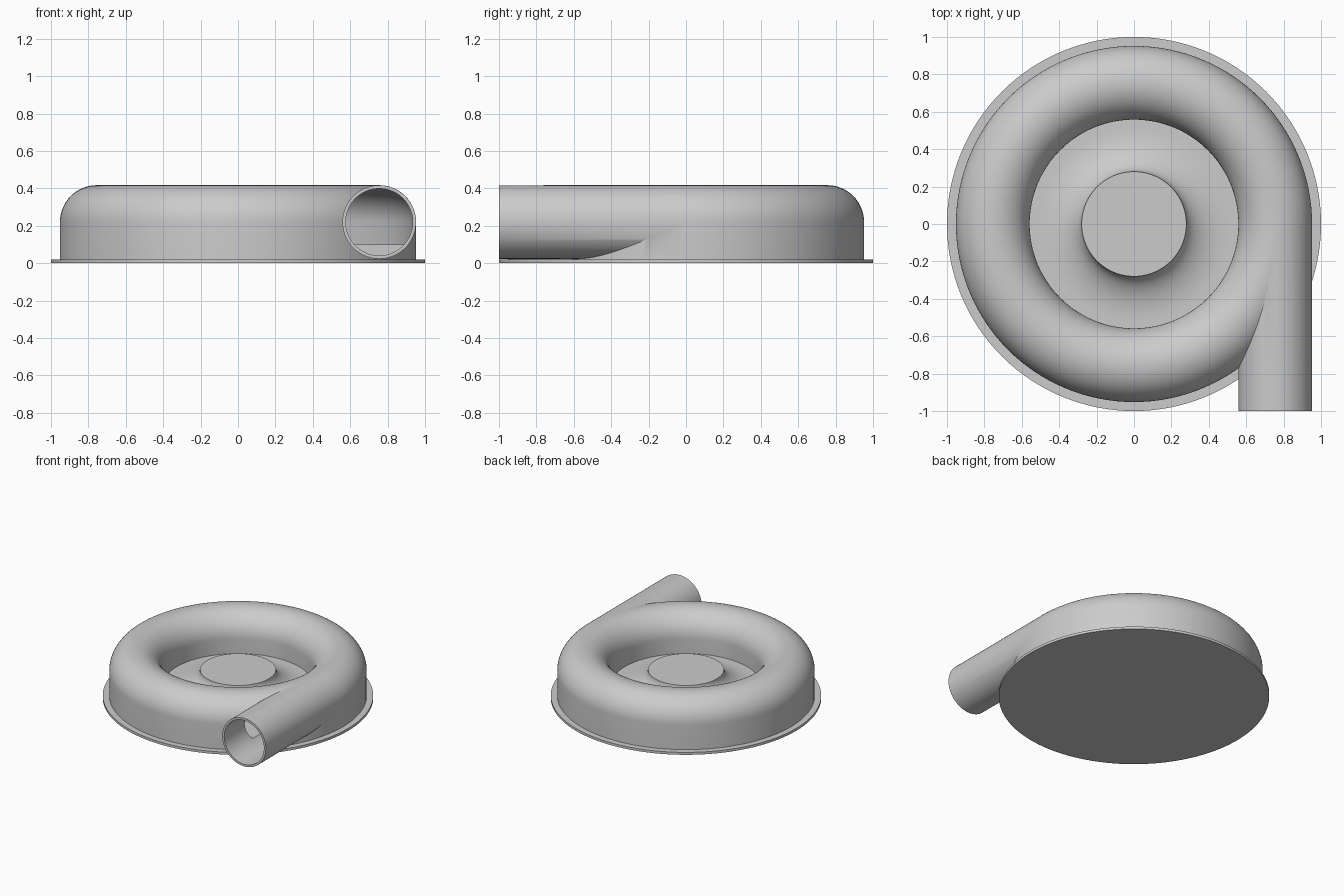
import bpy, bmesh, math

if "Cube" in bpy.data.objects:
    bpy.data.objects.remove(bpy.data.objects["Cube"], do_unlink=True)

RING, MID, TUBE, WALL = 0.755, 0.22, 0.197, 0.017
FLOOR, FLANGE, STEPS = 0.1, 0.02, 128

grey = bpy.data.materials.new("cast_grey")
grey.use_nodes = True
grey.diffuse_color = (0.6, 0.6, 0.6, 1)
grey.node_tree.nodes["Principled BSDF"].inputs["Base Color"].default_value = (0.6, 0.6, 0.6, 1)


def finish(name, bm):
    bmesh.ops.remove_doubles(bm, verts=bm.verts, dist=1e-5)
    bmesh.ops.recalc_face_normals(bm, faces=bm.faces)
    mesh = bpy.data.meshes.new(name)
    bm.to_mesh(mesh)
    bm.free()
    obj = bpy.data.objects.new(name, mesh)
    bpy.context.collection.objects.link(obj)
    mesh.materials.append(grey)
    return obj


def revolve(name, profile, closed=False):
    bm = bmesh.new()
    verts = [bm.verts.new((r, 0, z)) for r, z in profile]
    pairs = list(zip(verts, verts[1:]))
    if closed:
        pairs.append((verts[-1], verts[0]))
    edges = [bm.edges.new(p) for p in pairs]
    bmesh.ops.spin(bm, geom=verts + edges, cent=(0, 0, 0), axis=(0, 0, 1),
                   angle=2 * math.pi, steps=STEPS, use_merge=True)
    return finish(name, bm)


def pipe(name, radius, y0, y1):
    bm = bmesh.new()
    ring = [bm.verts.new((RING + radius * math.cos(a), y0, MID + radius * math.sin(a)))
            for a in (2 * math.pi * i / 96 for i in range(96))]
    face = bm.faces.new(ring)
    ext = bmesh.ops.extrude_face_region(bm, geom=[face], use_keep_orig=True)["geom"]
    bmesh.ops.translate(bm, vec=(0, y1 - y0, 0),
                        verts=[g for g in ext if isinstance(g, bmesh.types.BMVert)])
    return finish(name, bm)


def dome(radius, n=32):
    # Half circle from the inner side over the top to the outer side
    return [(RING - radius * math.cos(math.pi * i / n), MID + radius * math.sin(math.pi * i / n))
            for i in range(n + 1)]


def combine(target, tool, operation):
    mod = target.modifiers.new(operation.lower(), "BOOLEAN")
    mod.operation, mod.object, mod.solver = operation, tool, "EXACT"
    bpy.ops.object.select_all(action="DESELECT")
    bpy.context.view_layer.objects.active = target
    target.select_set(True)
    bpy.ops.object.modifier_apply(modifier=mod.name)
    bpy.data.objects.remove(tool, do_unlink=True)


# Casing: flared hub, floor, rounded ring, outer wall and base flange
hub_r, hub_z, flare_r = 0.28, 0.23, 0.52
flare = [(flare_r - (flare_r - hub_r) * math.cos(t), hub_z - (hub_z - FLOOR) * math.sin(t))
         for t in (math.pi / 2 * i / 16 for i in range(17))]
profile = ([(0, hub_z)] + flare + [(RING - TUBE, FLOOR)] + dome(TUBE)
           + [(RING + TUBE, FLANGE), (1, FLANGE), (1, 0), (0, 0)])
casing = revolve("volute_casing", profile)

# Tangential outlet pipe
combine(casing, pipe("outlet_pipe", TUBE - 0.0005, -1, 0), "UNION")

# Hollow channel and pipe bore
inner = TUBE - WALL
channel = [(RING - inner, FLOOR)] + dome(inner) + [(RING + inner, FLOOR)]
combine(casing, revolve("channel_cutter", channel, closed=True), "DIFFERENCE")
combine(casing, pipe("bore_cutter", inner - 0.001, -1.1, 0), "DIFFERENCE")

casing.select_set(True)
bpy.context.view_layer.objects.active = casing
bpy.ops.object.shade_smooth_by_angle(angle=math.radians(30))
